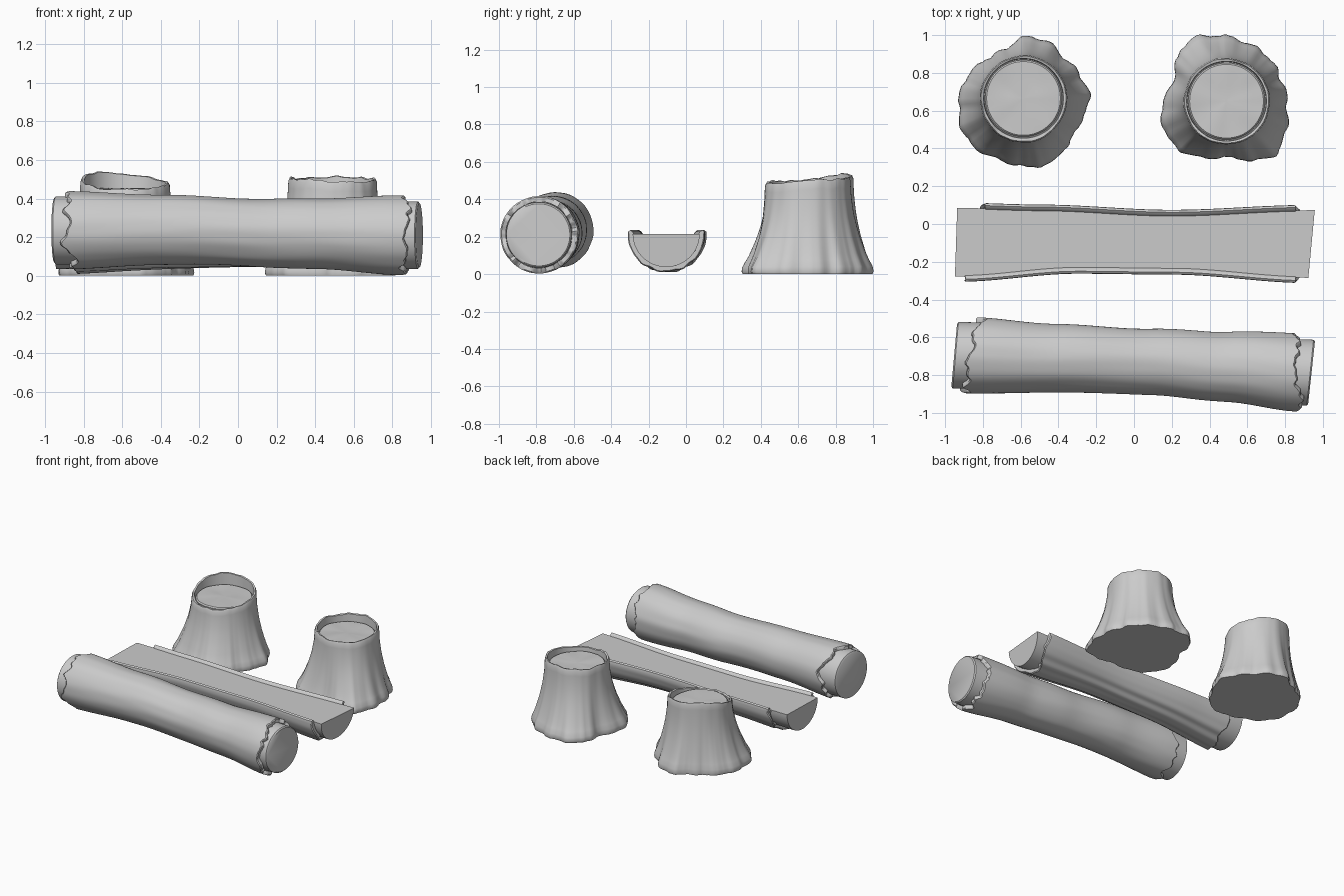
import bpy, bmesh, math
from math import sin, cos, pi, tau
from mathutils import Vector, noise

if "Cube" in bpy.data.objects:
    bpy.data.objects.remove(bpy.data.objects["Cube"])


def table(pts, t):
    # smooth interpolation through evenly or unevenly spaced (t, value) points
    if t <= pts[0][0]:
        return pts[0][1]
    for (a, u), (b, v) in zip(pts, pts[1:]):
        if t <= b:
            k = (t - a) / (b - a)
            return u + (v - u) * k * k * (3 - 2 * k)
    return pts[-1][1]


def cyclic(vals, a):
    # Catmull-Rom around a circle of values
    n = len(vals)
    f = (a % tau) / tau * n
    i = int(f)
    k = f - i
    p, q, r, s = (vals[(i + j) % n] for j in (-1, 0, 1, 2))
    return q + 0.5 * k * (r - p + k * (2*p - 5*q + 4*r - s + k * (3*(q - r) + s - p)))


def ragged(a, seed, amp):
    return amp * (noise.noise(Vector((2*cos(a), 2*sin(a), seed)))
                  + 0.6 * noise.noise(Vector((5*cos(a), 5*sin(a), seed + 9))))


def loft(name, rings, caps=True, loop=False):
    # skin closed rings; either cap the ends or join last ring to first
    bm = bmesh.new()
    rows = [[bm.verts.new(p) for p in r] for r in rings]
    n = len(rows[0])
    pairs = list(zip(rows, rows[1:])) + ([(rows[-1], rows[0])] if loop else [])
    for r, s in pairs:
        for i in range(n):
            bm.faces.new((r[i], r[(i+1) % n], s[(i+1) % n], s[i]))
    if caps and not loop:
        bm.faces.new(rows[0])
        bm.faces.new(rows[-1])
    bmesh.ops.recalc_face_normals(bm, faces=bm.faces)
    me = bpy.data.meshes.new(name)
    bm.to_mesh(me)
    bm.free()
    ob = bpy.data.objects.new(name, me)
    bpy.context.collection.objects.link(ob)
    bpy.ops.object.select_all(action='DESELECT')
    ob.select_set(True)
    bpy.context.view_layer.objects.active = ob
    bpy.ops.object.shade_smooth_by_angle(angle=math.radians(40))
    return ob


N = 128
ANG = [tau * i / N for i in range(N)]


def stump(name, cx, cy, roots, rim, wood_z, seed):
    # flare: share of the root outline that remains at each height
    flare = [(0.0, 0.96), (0.015, 1.0), (0.04, 0.97), (0.1, 0.72), (0.2, 0.42),
             (0.3, 0.2), (0.4, 0.07), (0.5, 0.02), (1.0, 0.0)]

    def lin(t):
        for (a, u), (b, v) in zip(flare, flare[1:]):
            if t <= b:
                return u + (v - u) * (t - a) / (b - a)
        return 0.0

    def rim_z(a):
        return cyclic(rim, a) + ragged(a, seed, 0.012)

    rings = []
    for k in [0, .01, .03, .08, .15, .22, .3, .4, .5, .6, .7, .8, .9, .97, 1]:
        ring = []
        for a in ANG:
            z = k * rim_z(a)
            f = lin(z)
            base = cyclic(roots, a) + ragged(2 * a, seed + 3, 0.012) + 0.006 * sin(13 * a)
            r = 0.226 + (base - 0.226) * f + ragged(a, seed + 5, 0.005)
            if k == 1:
                r -= 0.006
            ring.append((cx + r*cos(a), cy + r*sin(a), z))
        rings.append(ring)
    # inner lip of the bark
    rings.append([(cx + .211*cos(a), cy + .211*sin(a), rim_z(a) - .003) for a in ANG])
    rings.append([(cx + .207*cos(a), cy + .207*sin(a), wood_z - .03) for a in ANG])
    loft(name + "_bark", rings)

    # recessed cut wood with slight unevenness
    wood = [[(cx + .203*cos(a), cy + .203*sin(a), wood_z - .03) for a in ANG]]
    for r in (.203, .195, .14, .08, .01):
        wood.append([(cx + r*cos(a), cy + r*sin(a), wood_z - (.008 if r > .2 else 0)
                      + .006 * noise.noise(Vector((r*9*cos(a), r*9*sin(a), seed)))) for a in ANG])
    loft(name + "_cut_wood", wood)


# outlines start at +x and run anticlockwise
stump("left_stump", -0.585, 0.665,
      [.355, .325, .30, .325, .32, .285, .29, .315, .345, .365, .365, .345, .36, .375, .34, .325],
      [.49, .50, .53, .53, .50, .46, .445, .455], .452, 1.3)
stump("right_stump", 0.49, 0.65,
      [.32, .31, .325, .325, .345, .37, .36, .305, .335, .365, .36, .32, .30, .34, .385, .345],
      [.50, .505, .515, .51, .505, .50, .485, .49], .458, 6.1)

# ---- whole log lying in front ----
LOG_Y = [(-.95, -.695), (-.4, -.71), (.1, -.73), (.5, -.757), (.92, -.787)]
LOG_Z = [(-.95, .235), (-.3, .238), (.2, .22), (.92, .21)]
LOG_R = [(-.88, .203), (-.4, .181), (0, .174), (.4, .182), (.85, .207)]


def log_point(x, a, r):
    return (x, table(LOG_Y, x) + r*cos(a), table(LOG_Z, x) + r*sin(a))


def log_end(side, a):
    if side < 0:
        return -.86 + .035*cos(a) + ragged(a, 2.2, .05)
    return .865 + ragged(a, 7.7, .05)


M = 40


def log_ring(t, inset):
    ring = []
    for a in ANG:
        x0, x1 = log_end(-1, a), log_end(1, a)
        x = x0 + (x1 - x0) * t
        r = table(LOG_R, x) - inset + .003 * noise.noise(Vector((x*2, 3*cos(a), 3*sin(a))))
        ring.append(log_point(x, a, r))
    return ring


steps = [0, .004] + [i / M for i in range(1, M)] + [.996, 1]
outer = [log_ring(t, .007 if t in (0, 1) else 0) for t in steps]
inner = [log_ring(t, .03) for t in reversed(steps)]
loft("log_bark", outer + inner, loop=True)

core = []
for t, r in [(0, .165), (.004, .176)] + [(i / 20, 0) for i in range(1, 20)] + [(.996, .174), (1, .166)]:
    ring = []
    for a in ANG:
        x0 = -.952 - .015*cos(a + pi)
        x1 = .94 + .018*cos(a)
        x = x0 + (x1 - x0) * t
        ring.append(log_point(x, a, r or min(.176, table(LOG_R, x) - .022)))
    core.append(ring)
loft("log_wood", core)

# ---- split half log ----
HALF_BACK = [(-.93, .085), (-.5, .075), (.2, .047), (.93, .073)]
HALF_FRONT = [(-.93, -.278), (-.3, -.235), (.2, -.24), (.93, -.285)]
TOP = .215


def half_point(x, a, grow, groove=0.0):
    # a runs from 0 (back edge) through the underside to pi (front edge)
    b, f = table(HALF_BACK, x), table(HALF_FRONT, x)
    w = (b - f) / 2
    r = w + grow + groove * sin(a) * (sin(11*a + 1.5*sin(2*x)) + .6*sin(17*a + 2*x))
    return (x, (b + f) / 2 + r*cos(a), TOP - r*sin(a)*.99)


H = 64
ARC = [pi * i / H for i in range(H + 1)]

wood = []
for i in range(25):
    t = i / 24
    ring = []
    for a in ARC:
        x0 = -.942 + .006*cos(a)
        x1 = .925 + .017*cos(a) + .015*(1 - sin(a))
        ring.append(half_point(x0 + (x1 - x0) * t, a, 0))
    wood.append(ring)
loft("half_log_wood", wood)

# bark strip wraps the underside with a small raised lip on both sides
bark = []
for t in steps:
    def at(a, grow, groove):
        x0 = -.84 + .06*cos(a) + ragged(a, 4.4, .035)
        x1 = .855 + .04*sin(a)*sin(3*a) + ragged(a, 8.8, .02)*sin(a)
        return half_point(x0 + (x1 - x0) * t, a, grow, groove)
    g = .022 if t in (0, 1) else .028
    ring = [at(a, g, .0035) for a in ARC]
    lip_f = [at(pi, k, 0) for k in (.026, .015, .003)]
    lip_b = [at(0, k, 0) for k in (.003, .015, .026)]
    lips = [.012, .02, .012]
    ring += [(p[0], p[1], p[2] + h) for p, h in zip(lip_f, lips)]
    ring += [at(a, -.01, 0) for a in reversed(ARC[1:-1])]
    ring += [(p[0], p[1], p[2] + h) for p, h in zip(lip_b, lips)]
    bark.append(ring)
loft("half_log_bark", bark)
